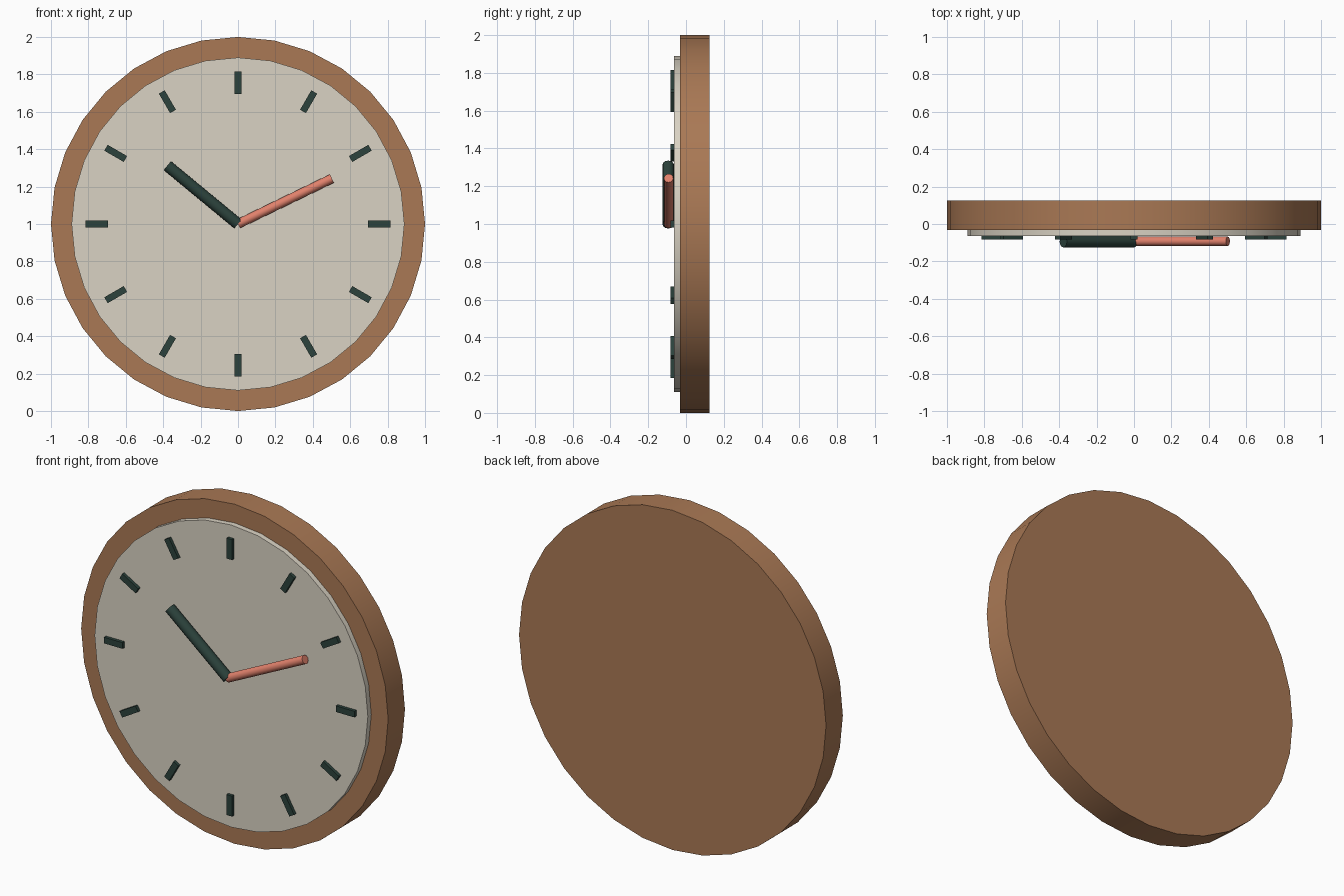
import bpy, math
from mathutils import Vector

if "Cube" in bpy.data.objects:
    bpy.data.objects.remove(bpy.data.objects["Cube"])


def material(name, rgb):
    m = bpy.data.materials.new(name)
    m.diffuse_color = (*rgb, 1)
    m.use_nodes = True
    m.node_tree.nodes["Principled BSDF"].inputs["Base Color"].default_value = m.diffuse_color
    return m


wood = material("wood", (0.40, 0.19, 0.09))
cream = material("cream", (0.70, 0.65, 0.55))
dark = material("dark_green", (0.025, 0.055, 0.045))
coral = material("coral", (0.75, 0.22, 0.15))


def rod(name, a, b, radius, sides, mat):
    """Cylinder between two points."""
    a, b = Vector(a), Vector(b)
    d = b - a
    bpy.ops.mesh.primitive_cylinder_add(
        vertices=sides, radius=radius, depth=d.length, location=(a + b) / 2,
        rotation=d.to_track_quat('Z', 'Y').to_euler())
    ob = bpy.context.object
    ob.name = name
    ob.data.materials.append(mat)
    bpy.ops.object.shade_smooth_by_angle(angle=math.radians(40))
    return ob


# Case and dial
rod("case", (0, 0.125, 1), (0, -0.031, 1), 1.0, 32, wood)
rod("dial", (0, -0.02, 1), (0, -0.063, 1), 0.89, 32, cream)

# Hour markers
for i in range(12):
    t = i * math.tau / 12
    bpy.ops.mesh.primitive_cube_add(
        size=1, location=(0.755 * math.sin(t), -0.071, 1 + 0.755 * math.cos(t)),
        rotation=(0, t, 0))
    ob = bpy.context.object
    ob.name = f"hour_marker_{i + 1}"
    ob.scale = (0.036, 0.022, 0.12)
    ob.data.materials.append(dark)

# Hands
rod("hour_hand", (0, -0.094, 1), (-0.378, -0.094, 1.312), 0.031, 12, dark)
rod("minute_hand", (0, -0.092, 1), (0.502, -0.092, 1.243), 0.025, 12, coral)
